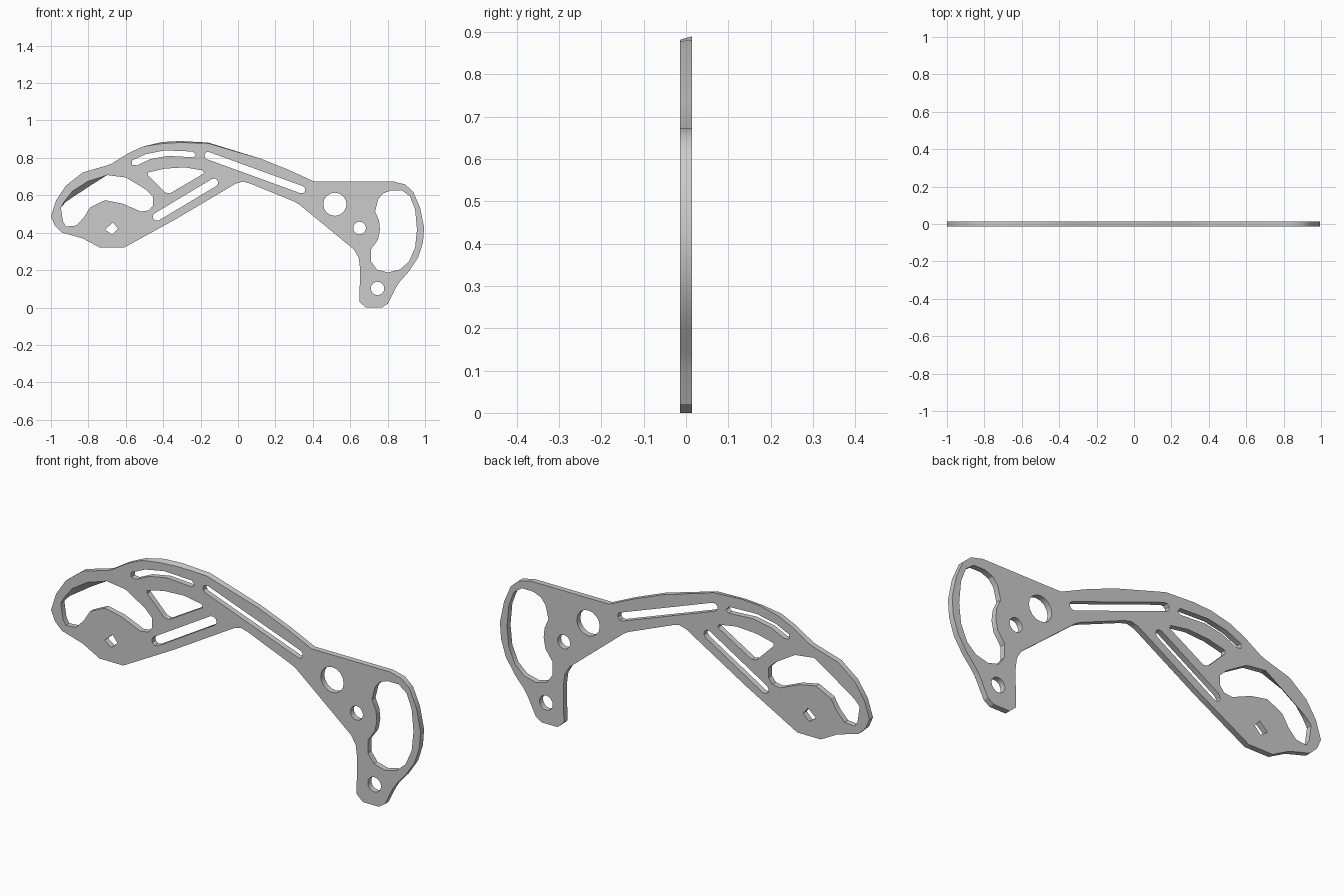
import bpy, bmesh
from math import cos, sin, pi, atan2

HALF = 0.0137  # half plate thickness


def circle(cx, cz, r, n=16):
    return [(cx + r * cos(2 * pi * i / n), cz + r * sin(2 * pi * i / n)) for i in range(n)]


def slot(a, b, r, n=4):
    t = atan2(b[1] - a[1], b[0] - a[0])
    pts = []
    for (cx, cz), start in ((b, t - pi / 2), (a, t + pi / 2)):
        pts += [(cx + r * cos(start + pi * i / n), cz + r * sin(start + pi * i / n)) for i in range(n + 1)]
    return pts


# Outer silhouette: upper edge left to right, then lower edge back
upper = [(-1, .487), (-.973, .572), (-.92, .652), (-.83, .722), (-.70, .76), (-.674, .77),
         (-.588, .824), (-.508, .861), (-.406, .885), (-.31, .89), (-.16, .882), (.118, .797),
         (.278, .733), (.406, .674), (.829, .674), (.893, .658), (.936, .62), (.973, .535),
         (.995, .428), (.989, .348), (.963, .267)]
lower = [(.914, .193), (.866, .139), (.845, .107), (.802, .021), (.77, 0), (.684, 0), (.65, .03),
         (.652, .214), (.645, .267), (.62, .31), (.326, .552), (.30, .567), (.064, .663),
         (.027, .673), (-.011, .663), (-.337, .47), (-.61, .32), (-.738, .32), (-.829, .369),
         (-.941, .401), (-.979, .438)]

# Openings
left_window = [(-.947, .535), (-.925, .572), (-.885, .622), (-.802, .675), (-.70, .708), (-.599, .695),
               (-.492, .631), (-.455, .594), (-.455, .545), (-.476, .519), (-.519, .513),
               (-.62, .556), (-.711, .574), (-.791, .535), (-.824, .481), (-.866, .438),
               (-.92, .433), (-.936, .46)]
right_window = [(.749, .578), (.775, .61), (.818, .626), (.877, .626), (.92, .594), (.947, .524),
                (.957, .417), (.947, .321), (.914, .246), (.866, .203), (.802, .187), (.743, .203),
                (.711, .246), (.711, .31), (.749, .364), (.759, .417), (.754, .465), (.733, .513)]
arched_slot = [(-.567, .786), (-.492, .82), (-.39, .84), (-.24, .834), (-.225, .815), (-.24, .803),
               (-.374, .811), (-.47, .793), (-.54, .76), (-.567, .763)]
web_window = [(-.481, .722), (-.39, .743), (-.283, .749), (-.187, .733), (-.182, .717),
              (-.364, .61), (-.39, .615), (-.481, .706)]
diamond = [(-.711, .417), (-.668, .455), (-.642, .422), (-.674, .39)]
loops = [upper + lower, left_window, right_window, arched_slot, web_window, diamond,
         slot((-.16, .812), (.34, .63), .02), slot((-.434, .485), (-.128, .668), .022),
         circle(.518, .552, .062), circle(.65, .425, .034), circle(.746, .102, .036)]

# Flat plate: filled outline with openings, given thickness
curve = bpy.data.curves.new("plate_profile", 'CURVE')
curve.dimensions = '2D'
curve.fill_mode = 'BOTH'
curve.extrude = HALF
for pts in loops:
    sp = curve.splines.new('POLY')
    sp.points.add(len(pts) - 1)
    for p, (x, z) in zip(sp.points, pts):
        p.co = (x, z, 0, 1)
    sp.use_cyclic_u = True
plate = bpy.data.objects.new("lever_plate", curve)
bpy.context.collection.objects.link(plate)
bpy.context.view_layer.objects.active = plate
plate.select_set(True)
plate.rotation_euler.x = pi / 2
bpy.ops.object.convert(target='MESH')
bpy.ops.object.transform_apply(location=False, rotation=True, scale=False)
plate = bpy.context.object

# Slanted walls: rear rim of the left window is straighter, front crest a bit lower
bm = bmesh.new()
bm.from_mesh(plate.data)
rear = {(-.885, .622): (-.88, .592), (-.802, .675): (-.80, .645), (-.925, .572): (-.92, .565)}
front = {(-.406, .885): (-.406, .876), (-.31, .89): (-.31, .882), (-.16, .882): (-.16, .878)}
for v in bm.verts:
    for (x, z), new in (rear if v.co.y > 0 else front).items():
        if abs(v.co.x - x) + abs(v.co.z - z) < .002:
            v.co.x, v.co.z = new
            break
bmesh.ops.remove_doubles(bm, verts=bm.verts, dist=1e-4)
bmesh.ops.recalc_face_normals(bm, faces=bm.faces)
bm.to_mesh(plate.data)
bm.free()
bpy.ops.object.shade_smooth_by_angle(angle=pi / 6)
